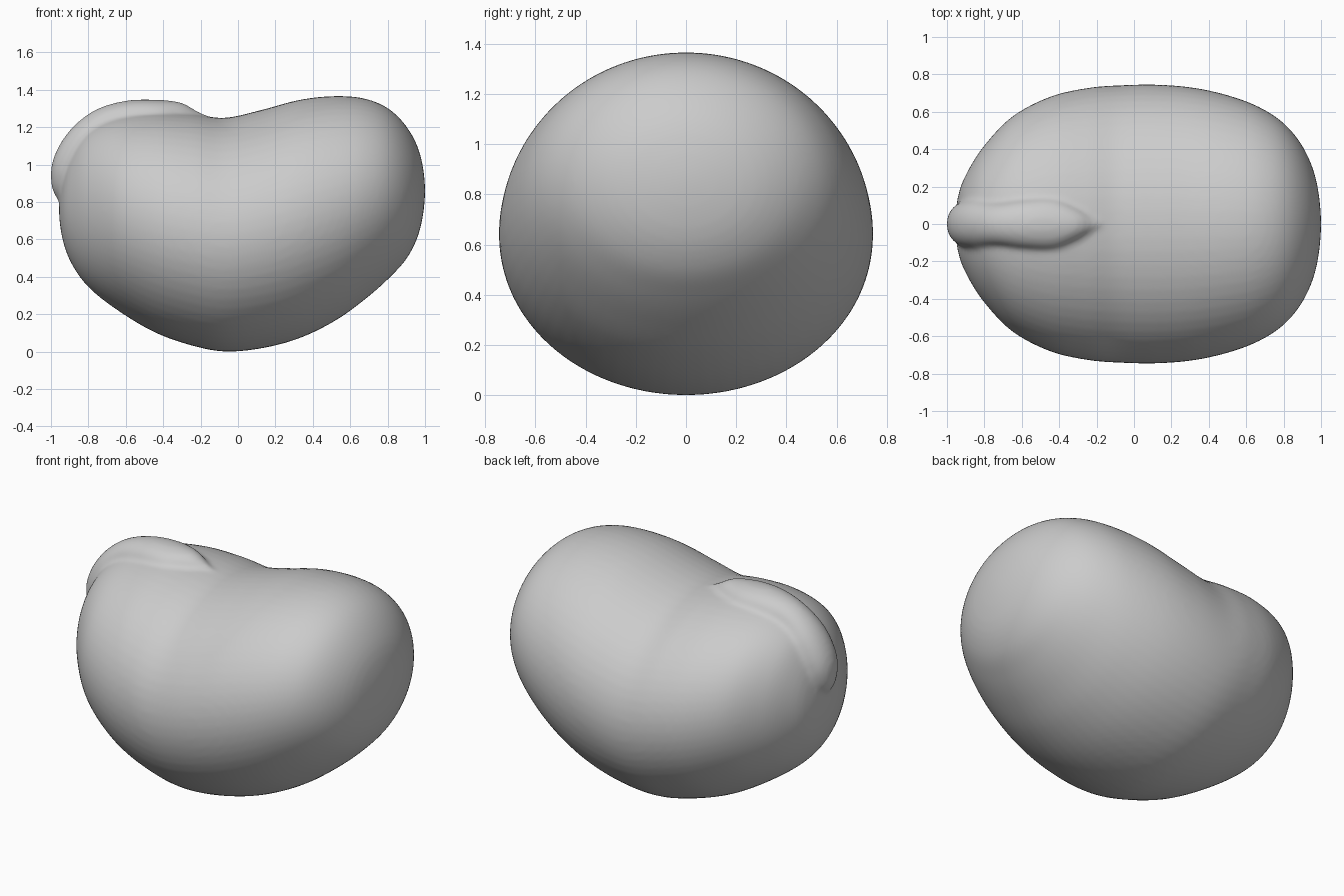
import bpy, bmesh, math
from mathutils import Vector

if "Cube" in bpy.data.objects:
    bpy.data.objects.remove(bpy.data.objects["Cube"])


def spline(keys, steps):
    """Catmull-Rom through keys (first and last are phantoms)."""
    keys = [Vector(k) for k in keys]
    out = []
    for a, b, c, d in zip(keys, keys[1:], keys[2:], keys[3:]):
        for i in range(steps):
            t = i / steps
            out.append(0.5 * (2 * b + (c - a) * t + (2 * a - 5 * b + 4 * c - d) * t * t
                              + (3 * b - a - 3 * c + d) * t ** 3))
    return out + [keys[-2]]


def loft(bm, rings, sides=64):
    """Closed skin over elliptical rings (centre, half axis u, half axis v)."""
    loops = []
    for c, u, v in rings:
        angles = [2 * math.pi * k / sides for k in range(sides)]
        loops.append([bm.verts.new(c + u * math.cos(a) + v * math.sin(a)) for a in angles])
    for p, q in zip(loops, loops[1:]):
        for k in range(sides):
            n = (k + 1) % sides
            bm.faces.new((p[k], p[n], q[n], q[k]))
    bm.faces.new(loops[0])
    bm.faces.new(loops[-1])


bm = bmesh.new()

# Bean body stations: x, underside z, top z, half width
body = [(-.957, .76, .76, 0), (-.938, .60, .93, .16), (-.89, .47, 1.07, .28), (-.80, .345, 1.185, .42),
        (-.65, .225, 1.255, .575), (-.45, .105, 1.28, .68), (-.25, .033, 1.27, .727),
        (-.07, .0, 1.25, .742), (.13, .018, 1.293, .745), (.33, .072, 1.346, .727),
        (.52, .165, 1.366, .683), (.68, .28, 1.352, .62), (.81, .395, 1.295, .53),
        (.91, .51, 1.19, .40), (.975, .66, 1.05, .23), (1.0, .86, .86, 0)]
flip = lambda s: (s[0], s[2], s[1], -s[3])
stations = spline([flip(body[1])] + body + [flip(body[-2])], 8)
loft(bm, [(Vector((x, 0, (b + t) / 2)), Vector((0, max(w, .002), 0)),
           Vector((0, 0, max((t - b) / 2, .002)))) for x, b, t, w in stations])

# Sprout ridge lying over the left lobe: x, z, half width, half thickness
ridge = [(-.13, 1.235, .008, .01), (-.22, 1.245, .04, .04), (-.31, 1.252, .09, .08),
         (-.43, 1.253, .135, .093), (-.58, 1.248, .13, .095), (-.72, 1.205, .115, .097),
         (-.83, 1.115, .125, .097), (-.90, 1.0, .12, .093), (-.92, .90, .10, .08),
         (-.92, .83, .06, .055), (-.92, .77, .01, .01)]
pts = spline([ridge[0]] + ridge + [ridge[-1]], 6)
rings = []
for i, (x, z, w, h) in enumerate(pts):
    a, b = pts[max(i - 1, 0)], pts[min(i + 1, len(pts) - 1)]
    normal = Vector((b[1] - a[1], 0, a[0] - b[0])).normalized()
    rings.append((Vector((x, 0, z)), Vector((0, w, 0)), normal * h))
loft(bm, rings, 32)

bmesh.ops.remove_doubles(bm, verts=bm.verts, dist=1e-5)
# Make each shell face outward
bmesh.ops.recalc_face_normals(bm, faces=bm.faces)
mesh = bpy.data.meshes.new("bean")
bm.to_mesh(mesh)
bm.free()
bean = bpy.data.objects.new("bean", mesh)
bpy.context.collection.objects.link(bean)

# Fuse the ridge into the body and soften the seam
remesh = bean.modifiers.new("fuse", 'REMESH')
remesh.mode = 'VOXEL'
remesh.voxel_size = 0.016
remesh.use_smooth_shade = True
soften = bean.modifiers.new("soften", 'SMOOTH')
soften.factor = 0.5
soften.iterations = 8
